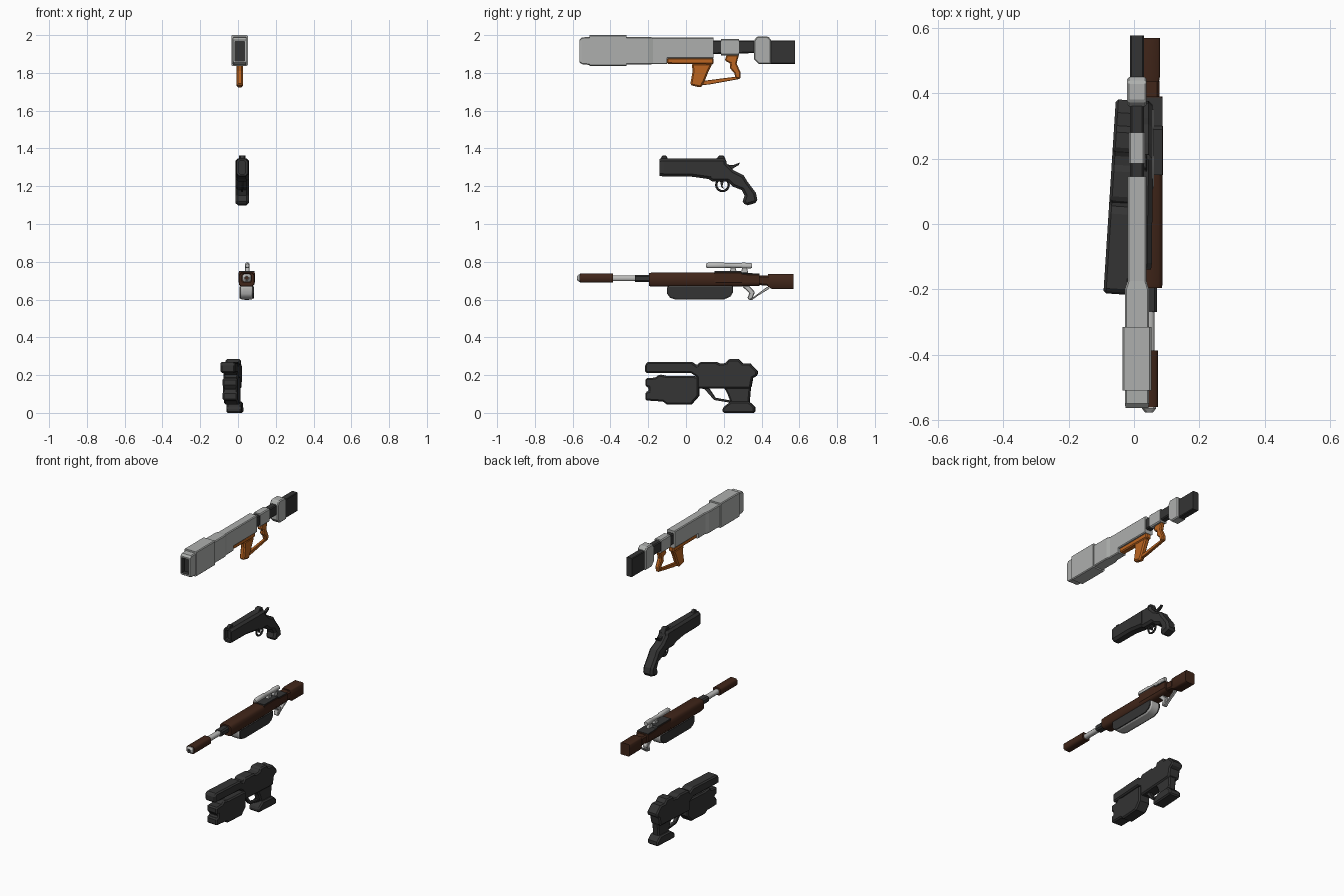
import bpy, bmesh, math
from mathutils import Matrix


def material(name, rgb):
    m = bpy.data.materials.new(name)
    m.diffuse_color = (*rgb, 1)
    return m


GREY = material("pale_grey", (0.42, 0.43, 0.42))
BLACK = material("charcoal", (0.034, 0.034, 0.034))
ORANGE = material("burnt_orange", (0.50, 0.13, 0.015))
WOOD = material("dark_wood", (0.052, 0.019, 0.010))
STEEL = material("light_steel", (0.50, 0.50, 0.49))


def finish(name, bm, mat, smooth=False, bevel=0, segs=1):
    bmesh.ops.recalc_face_normals(bm, faces=bm.faces)
    me = bpy.data.meshes.new(name)
    bm.to_mesh(me)
    bm.free()
    me.materials.append(mat)
    ob = bpy.data.objects.new(name, me)
    bpy.context.collection.objects.link(ob)
    if bevel:
        b = ob.modifiers.new("chamfer", 'BEVEL')
        b.width, b.segments, b.limit_method = bevel, segs, 'ANGLE'
        b.angle_limit = math.radians(50)
    if smooth:
        bpy.ops.object.select_all(action='DESELECT')
        bpy.context.view_layer.objects.active = ob
        ob.select_set(True)
        bpy.ops.object.shade_smooth_by_angle(angle=math.radians(50))
    return ob


def profile(name, pts, cx, w, mat, bevel=0.006, smooth=False, segs=1):
    """Side outline (y, z) given thickness 2w across x."""
    bm = bmesh.new()
    f = bm.faces.new([bm.verts.new((cx - w, y, z)) for y, z in pts])
    new = bmesh.ops.extrude_face_region(bm, geom=[f])["geom"]
    bmesh.ops.translate(bm, vec=(2 * w, 0, 0),
                        verts=[v for v in new if isinstance(v, bmesh.types.BMVert)])
    return finish(name, bm, mat, smooth, bevel, segs)


def loft(name, stations, cx, mat, c=0.006, smooth=False, bore=0):
    """Chamfered rectangles (y, half width, z low, z high) joined along y."""
    bm = bmesh.new()
    rings = []
    for y, w, lo, hi in stations:
        sect = [(w, lo + c), (w, hi - c), (w - c, hi), (c - w, hi),
                (-w, hi - c), (-w, lo + c), (c - w, lo), (w - c, lo)]
        rings.append([bm.verts.new((cx + x, y, z)) for x, z in sect])
    for a, b in zip(rings, rings[1:]):
        for i in range(8):
            j = (i + 1) % 8
            bm.faces.new((a[i], a[j], b[j], b[i]))
    front = bm.faces.new(rings[0])
    bm.faces.new(rings[-1])
    if bore:  # recessed muzzle, coloured with the second slot
        bmesh.ops.recalc_face_normals(bm, faces=bm.faces)
        bmesh.ops.inset_region(bm, faces=[front], thickness=bore)
        r = bmesh.ops.extrude_face_region(bm, geom=[front])["geom"]
        vs = [v for v in r if isinstance(v, bmesh.types.BMVert)]
        bmesh.ops.translate(bm, vec=(0, 0.03, 0), verts=vs)
        for v in vs:
            for f in v.link_faces:
                f.material_index = 1
        if front.is_valid:
            bm.faces.remove(front)
    ob = finish(name, bm, mat, smooth)
    if bore:
        ob.data.materials.append(BLACK)
    return ob


# ---------- launcher (top) ----------
L = 0.009
loft("launcher_tube", [(-0.563, .035, 1.855, 1.975), (-0.55, .037, 1.846, 1.988),
     (-0.51, .037, 1.842, 1.99), (-0.51, .044, 1.837, 2.0), (-0.315, .044, 1.837, 2.0),
     (-0.315, .037, 1.845, 1.99), (-0.20, .037, 1.845, 1.99), (-0.175, .029, 1.846, 1.988),
     (-0.10, .029, 1.846, 1.988), (-0.10, .029, 1.877, 1.988), (0.145, .029, 1.846, 1.988)][:9]
     , L, GREY, .005, bore=.010)
loft("launcher_receiver", [(-0.10, .029, 1.876, 1.988), (0.145, .029, 1.876, 1.988)], L, GREY, .005)
loft("launcher_neck", [(0.14, .021, 1.90, 1.972), (0.38, .021, 1.905, 1.972)], L, BLACK)
loft("launcher_neck_band", [(0.185, .025, 1.893, 1.98), (0.28, .025, 1.893, 1.98)], L, GREY)
profile("launcher_rear_collar", [(.36, 1.97), (.375, 1.993), (.435, 1.993), (.45, 1.975),
        (.45, 1.846), (.385, 1.846), (.36, 1.872)], L, .03, GREY)
loft("launcher_end_cap", [(0.445, .021, 1.848, 1.972), (0.578, .021, 1.848, 1.972)], L, BLACK, .004)
profile("launcher_grip_rail", [(-.10, 1.88), (.145, 1.88), (.145, 1.845), (-.10, 1.848)], L, .019, ORANGE)
profile("launcher_front_grip", [(.03, 1.85), (.035, 1.81), (.022, 1.735), (.08, 1.722),
        (.10, 1.76), (.12, 1.81), (.14, 1.85)], L, .017, ORANGE, .008)
profile("launcher_grip_bar", [(.085, 1.757), (.28, 1.782), (.285, 1.768), (.12, 1.738), (.08, 1.735)],
        L, .009, ORANGE, .002)
profile("launcher_rear_grip", [(.215, 1.895), (.28, 1.895), (.268, 1.85), (.29, 1.80), (.287, 1.767),
        (.262, 1.772), (.255, 1.80), (.232, 1.825), (.235, 1.85), (.205, 1.865)], L, .014, ORANGE)

# ---------- heavy pistol ----------
R = 0.022
loft("pistol_barrel", [(-0.14, .030, 1.254, 1.345), (-0.12, .033, 1.252, 1.348),
     (0.02, .034, 1.252, 1.348), (0.14, .036, 1.235, 1.348)], R, BLACK, .014, bore=.012)
profile("pistol_front_sight", [(-.138, 1.34), (-.125, 1.363), (-.105, 1.363), (-.093, 1.34)], R, .012, BLACK, .003)
profile("pistol_rear_sight", [(.15, 1.34), (.165, 1.35), (.175, 1.363), (.20, 1.363), (.215, 1.33)],
        R, .018, BLACK, .003)
profile("pistol_frame_and_grip", [(.10, 1.347), (.21, 1.347), (.215, 1.32), (.25, 1.285), (.305, 1.258),
        (.325, 1.225), (.37, 1.165), (.38, 1.115), (.315, 1.095), (.30, 1.12), (.31, 1.15),
        (.295, 1.18), (.25, 1.197), (.22, 1.225), (.14, 1.225), (.10, 1.25)], R, .035, BLACK, .013)
profile("pistol_hammer", [(.21, 1.315), (.25, 1.312), (.285, 1.326), (.28, 1.313), (.25, 1.295), (.22, 1.28)],
        R, .009, BLACK, .002)
profile("pistol_trigger", [(.18, 1.23), (.20, 1.23), (.193, 1.20), (.202, 1.185), (.187, 1.195)],
        R, .006, BLACK, 0)
bpy.ops.mesh.primitive_torus_add(major_radius=.033, minor_radius=.006, major_segments=20, minor_segments=6,
                                 location=(R, .193, 1.207), rotation=(0, math.pi / 2, 0))
guard = bpy.context.object
guard.name = "pistol_trigger_guard"
guard.data.materials.append(BLACK)

# ---------- wooden rifle ----------
W = 0.046
loft("rifle_muzzle_tip", [(-.577, .012, .703, .725), (-.565, .022, .694, .734), (-.55, .022, .694, .734)],
     W, STEEL, .008, bore=.004)
loft("rifle_muzzle_sleeve", [(-.56, .028, .689, .737), (-.387, .028, .689, .737)], W, WOOD, .009, True)
loft("rifle_barrel", [(-.39, .017, .697, .727), (-.26, .017, .697, .727)], W, STEEL, .008, True)
loft("rifle_barrel_collar", [(-.27, .025, .693, .731), (-.19, .025, .693, .731)], W, BLACK, .008)
loft("rifle_body", [(-.196, .040, .672, .740), (-.18, .041, .668, .743), (.15, .041, .668, .743),
     (.39, .040, .672, .735)], W, WOOD, .012, True)
loft("rifle_rear_housing", [(.15, .043, .685, .747), (.29, .043, .685, .747), (.30, .042, .685, .738),
     (.39, .042, .685, .735)], W, WOOD, .006)
profile("rifle_top_plate", [(.15, .742), (.15, .75), (.29, .75), (.30, .741), (.388, .738), (.388, .732)],
        W, .041, BLACK, 0)
loft("rifle_wrist", [(.385, .032, .677, .728), (.44, .032, .672, .728)], W, WOOD, .008)
loft("rifle_stock", [(.435, .030, .668, .734), (.455, .034, .656, .735), (.57, .034, .655, .734)],
     W, WOOD, .006, True)
mag = profile("rifle_magazine", [(-.10, .675), (-.10, .63), (-.085, .61), (-.055, .60), (.20, .60),
              (.235, .615), (.25, .64), (.25, .675)], W, .035, STEEL, .012, True, 2)
for s in (-1, 1):  # dark side panels of the magazine
    profile("rifle_magazine_panel", [(-.098, .67), (-.098, .632), (-.083, .613), (-.055, .605), (.20, .605),
            (.23, .618), (.247, .642), (.247, .67)], W + s * .035, .003, BLACK, 0)
profile("rifle_lever_handle", [(.295, .672), (.335, .672), (.365, .64), (.352, .605), (.335, .597),
        (.325, .607), (.335, .635)], W, .016, STEEL, .004)
profile("rifle_lever_brace", [(.335, .597), (.43, .668), (.445, .66), (.38, .62), (.35, .598)], W, .009, STEEL, .002)
loft("rifle_scope", [(.105, .009, .77, .79), (.12, .013, .766, .796), (.20, .013, .766, .796),
     (.21, .011, .768, .793), (.29, .011, .768, .793), (.30, .013, .764, .796), (.35, .012, .766, .792)],
     W + .003, STEEL, .007, True)
for y in (.25, .31):
    profile("rifle_scope_mount", [(y - .02, .74), (y - .012, .77), (y + .012, .77), (y + .02, .74)],
            W + .003, .011, STEEL, .002)

# ---------- compact blaster (turned slightly about z) ----------
parts = [
    profile("blaster_upper_body", [(-.215, .258), (-.20, .27), (.03, .27), (.06, .25), (.075, .27), (.16, .27),
            (.18, .26), (.215, .264), (.225, .284), (.28, .284), (.30, .262), (.34, .262), (.38, .22), (.38, .20),
            (.355, .185), (.345, .13), (.06, .13), (.06, .19), (.03, .21), (-.215, .212)], 0, .039, BLACK, .008),
    profile("blaster_lower_body", [(-.213, .183), (-.16, .187), (-.14, .204), (-.10, .195), (.04, .195),
            (.07, .19), (.07, .09), (.03, .045), (-.10, .045), (-.12, .06), (-.213, .066), (-.213, .11),
            (-.195, .115), (-.195, .135), (-.213, .14)], .012, .039, BLACK, .008),
    profile("blaster_grip", [(.20, .14), (.345, .14), (.337, .05), (.24, .05), (.222, .10)], .006, .025, BLACK, .008),
    profile("blaster_grip_base", [(.197, .0), (.197, .028), (.24, .06), (.335, .06), (.367, .03), (.367, .0)],
            .006, .04, BLACK, .008),
    profile("blaster_trigger_guard", [(.06, .135), (.10, .125), (.15, .068), (.24, .053), (.24, .065),
            (.157, .08), (.12, .135)], .006, .012, BLACK, .002),
]
turn = Matrix.Translation((-.041, 0, 0)) @ Matrix.Rotation(-.064, 4, 'Z')
for ob in parts:
    ob.data.transform(turn)
